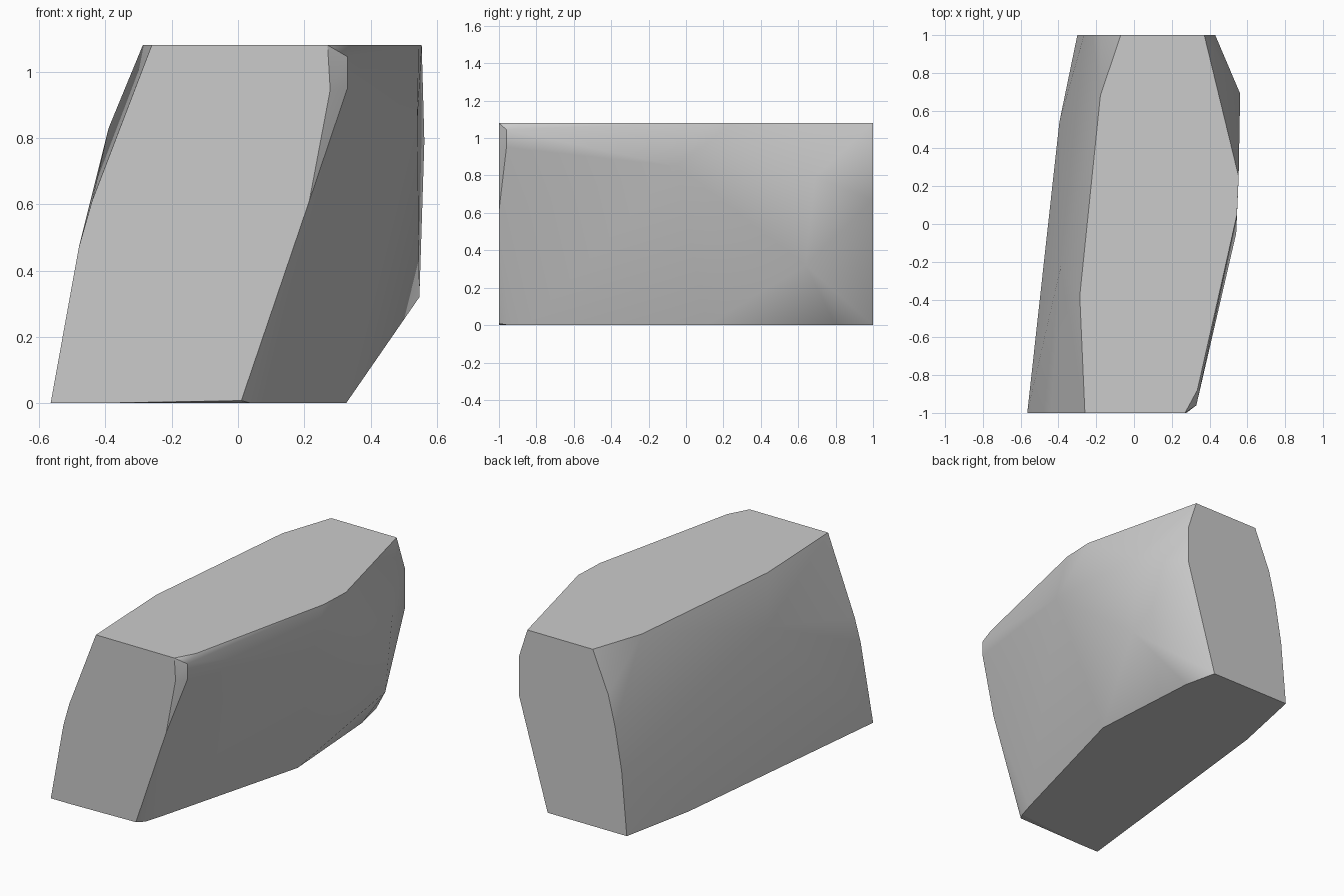
import bpy
import bmesh
import math

default_cube = bpy.data.objects.get("Cube")
if default_cube:
    bpy.data.objects.remove(default_cube, do_unlink=True)

HEIGHT = 1.08


def make_material(name, colour):
    material = bpy.data.materials.new(name)
    material.use_nodes = True
    material.diffuse_color = colour
    material.node_tree.nodes["Principled BSDF"].inputs["Base Color"].default_value = colour
    return material


def is_flat_cut(face):
    # The four flat cuts of the block face straight along y or z
    return max(abs(face.normal.y), abs(face.normal.z)) > 0.999


def is_crisp(edge):
    rim = any(is_flat_cut(face) for face in edge.link_faces)
    return rim or edge.calc_face_angle() > math.radians(30)


# Front cut outline, as x and z
front_outline = [(-.44, 0), (-.565, 0), (-.48, .47), (-.44, .61), (-.26, HEIGHT),
                 (.27, HEIGHT), (.278, .945), (.215, .61), (.01, .008)]

# Back cut outline, as x and z
back_outline = [(-.3, 0), (-.265, .39), (-.22, .65), (-.175, .83), (-.07, HEIGHT),
                (.372, HEIGHT), (.43, .9), (.43, .67), (.235, 0)]

# Corners of the top and bottom cuts between front and back, as x and y
top_corners = [(.335, -.88), (.545, .05), (.554, .25), (-.178, .68), (-.287, -.38)]
bottom_corners = [(-.395, .54), (.28, .8), (.326, .11), (.07, -.85), (.04, -.95)]

# Bulges on the rounded sides
side_points = [(.547, .64, .32), (.562, .69, .79), (.541, -.05, .85),
               (.33, -.96, 1.045), (.33, -.96, .95), (-.39, -.235, .83)]

points = [(x, -1, z) for x, z in front_outline]
points += [(x, 1, z) for x, z in back_outline]
points += [(x, y, HEIGHT) for x, y in top_corners]
points += [(x, y, 0) for x, y in bottom_corners]
points += side_points

# Wrap the outlines into one solid stone
bm = bmesh.new()
for point in points:
    bm.verts.new(point)
bmesh.ops.convex_hull(bm, input=bm.verts)
loose = [vert for vert in bm.verts if not vert.link_faces]
bmesh.ops.delete(bm, geom=loose, context="VERTS")
bmesh.ops.dissolve_limit(bm, angle_limit=math.radians(1),
                         verts=bm.verts, edges=bm.edges)
bmesh.ops.recalc_face_normals(bm, faces=bm.faces)
bm.normal_update()

# Smooth sides, with crisp rims around the flat cuts
for face in bm.faces:
    face.smooth = not is_flat_cut(face)
for edge in bm.edges:
    edge.smooth = not is_crisp(edge)

mesh = bpy.data.meshes.new("stone_block")
bm.to_mesh(mesh)
bm.free()
mesh.materials.append(make_material("stone grey", (.6, .6, .6, 1)))

stone = bpy.data.objects.new("stone_block", mesh)
bpy.context.collection.objects.link(stone)

# Let the broad faces lead the shading
weighted = stone.modifiers.new("broad_face_shading", "WEIGHTED_NORMAL")
weighted.keep_sharp = True
